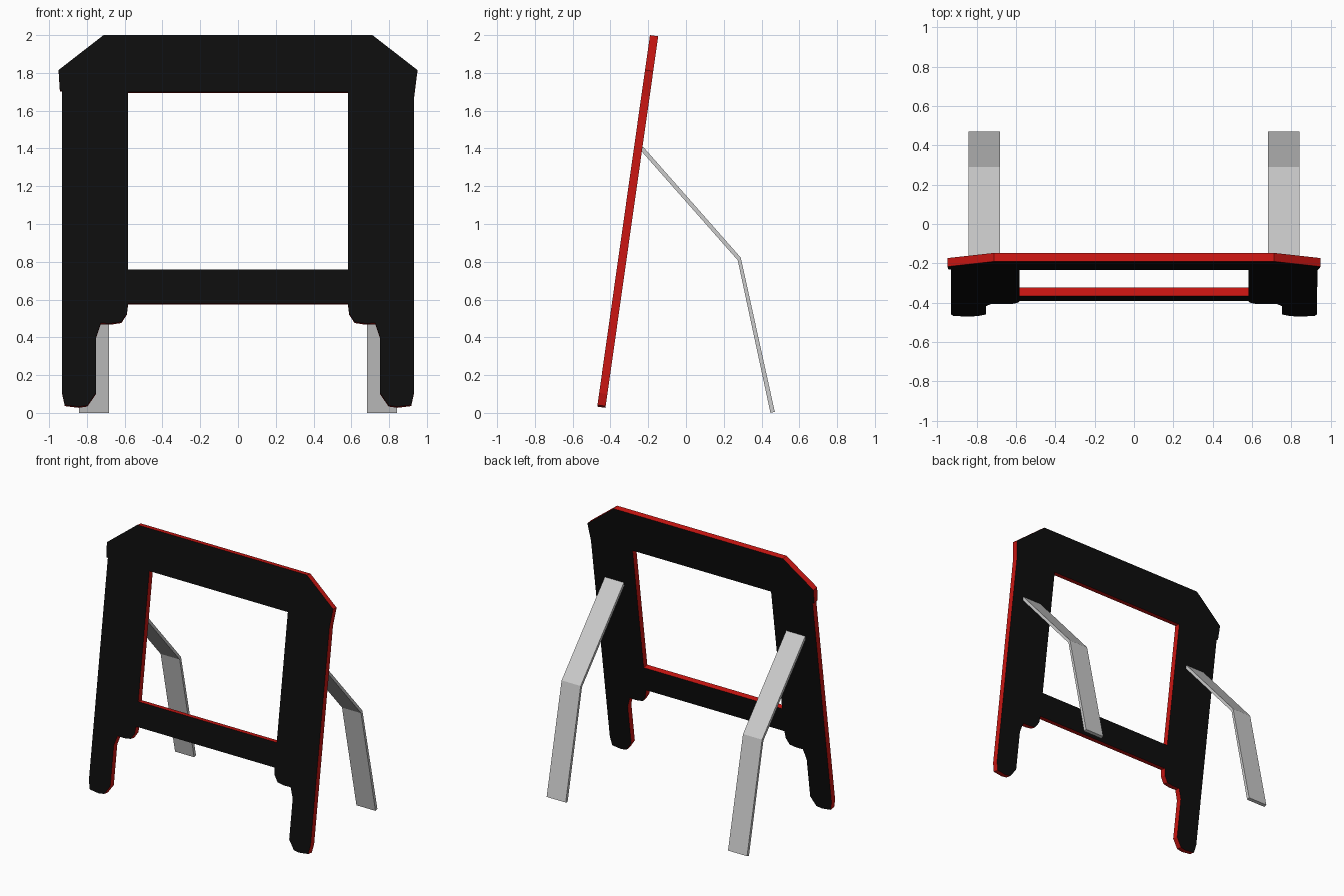
import bpy
import bmesh
from mathutils import Vector

if "Cube" in bpy.data.objects:
    bpy.data.objects.remove(bpy.data.objects["Cube"])


def material(name, rgb):
    m = bpy.data.materials.new(name)
    m.diffuse_color = (*rgb, 1)
    m.use_nodes = True
    m.node_tree.nodes["Principled BSDF"].inputs["Base Color"].default_value = m.diffuse_color
    return m


def add_object(name, bm):
    mesh = bpy.data.meshes.new(name)
    bm.to_mesh(mesh)
    bm.free()
    ob = bpy.data.objects.new(name, mesh)
    bpy.context.collection.objects.link(ob)
    return ob


black = material("black_face", (0.004, 0.004, 0.004))
red = material("red_edge", (0.6, 0.008, 0.006))

# Leaning front panel: half outline (x, z), mirrored to the other side
SLOPE = 0.142
half = [(0.712, 2.0), (0.95, 1.815), (0.933, 1.68), (0.931, 0.106),
        (0.917, 0.042), (0.842, 0.033), (0.797, 0.04), (0.752, 0.105),
        (0.752, 0.4), (0.739, 0.44), (0.727, 0.475), (0.67, 0.474),
        (0.617, 0.482), (0.588, 0.527), (0.582, 0.58)]
left = [(-x, z) for x, z in half]
left[2:3] = [(-0.943, 1.708), (-0.931, 1.706)]   # small step on the left shoulder
outline = half + left[::-1]
window = [(-0.582, 0.76), (0.582, 0.76), (0.582, 1.7), (-0.582, 1.7)]

bm = bmesh.new()
edges = []
for loop in (outline, window):
    vs = [bm.verts.new((x, -0.47 + SLOPE * (z - 0.033), z)) for x, z in loop]
    edges += [bm.edges.new((vs[i - 1], vs[i])) for i in range(len(vs))]
bmesh.ops.triangle_fill(bm, edges=edges, use_beauty=True, normal=Vector((0, -1, SLOPE)))
bm.normal_update()
for f in bm.faces:
    if f.normal.y > 0:
        f.normal_flip()
panel = add_object("front_panel", bm)
panel.data.materials.append(black)
panel.data.materials.append(red)

# Panel thickness with red rim
solid = panel.modifiers.new("thickness", 'SOLIDIFY')
solid.thickness = 0.044
solid.offset = -1
solid.material_offset_rim = 1

# Bent rear struts: side profile (y, z) extruded along x
profile = [(-0.228, 1.41), (0.29, 0.822), (0.47, 0.006),
           (0.447, 0.0), (0.274, 0.808), (-0.238, 1.388)]
for side, x0 in (("left", -0.842), ("right", 0.682)):
    bm = bmesh.new()
    rings = [[bm.verts.new((x, y, z)) for y, z in profile] for x in (x0, x0 + 0.16)]
    a, b = rings
    for i in range(len(profile)):
        bm.faces.new((a[i - 1], a[i], b[i], b[i - 1]))
    for r in rings:
        bm.faces.new((r[0], r[1], r[4], r[5]))
        bm.faces.new((r[1], r[2], r[3], r[4]))
    bmesh.ops.recalc_face_normals(bm, faces=bm.faces)
    add_object("rear_strut_" + side, bm)
